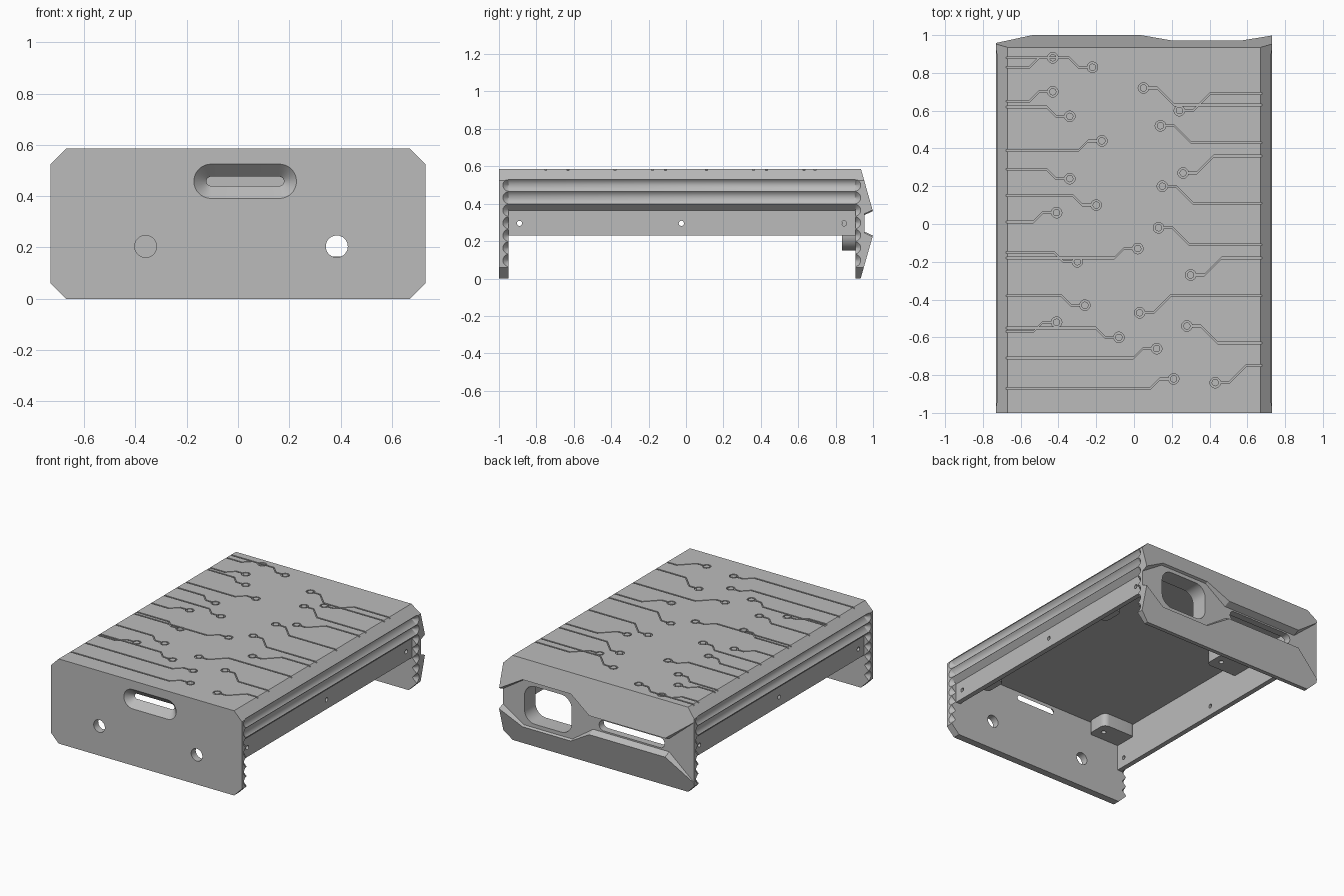
import bpy, bmesh, math
from mathutils import Vector

cube = bpy.data.objects.get("Cube")
if cube:
    bpy.data.objects.remove(cube)

grey = bpy.data.materials.new("plain grey")
grey.use_nodes = True
TONE = (0.5, 0.5, 0.5, 1)
grey.diffuse_color = TONE
grey.node_tree.nodes["Principled BSDF"].inputs["Base Color"].default_value = TONE

HALF_W, TOP, CHAMFER = 0.73, 0.585, 0.06
FRONT, FRONT_IN, BACK_IN, BACK = -1.0, -0.95, 0.905, 1.0
MID = 0.295          # height of the rear channel
PITCH = 0.067        # spacing of the side grooves


def loft(bm, rings, closed=False):
    """Bridge rings of equal length; cap the ends or close the loop."""
    rows = [[bm.verts.new(p) for p in ring] for ring in rings]
    pairs = list(zip(rows, rows[1:] + rows[:1])) if closed else list(zip(rows, rows[1:]))
    for a, b in pairs:
        for i in range(len(a)):
            j = (i + 1) % len(a)
            bm.faces.new((a[i], a[j], b[j], b[i]))
    if not closed:
        bm.faces.new(rows[0])
        bm.faces.new(rows[-1])


def at_y(outline, y):
    return [(x, y, z) for x, z in outline]


def at_z(outline, z):
    return [(x, y, z) for x, y in outline]


def finish(name, bm):
    bmesh.ops.recalc_face_normals(bm, faces=bm.faces)
    mesh = bpy.data.meshes.new(name)
    bm.to_mesh(mesh)
    bm.free()
    mesh.materials.append(grey)
    ob = bpy.data.objects.new(name, mesh)
    bpy.context.collection.objects.link(ob)
    return ob


def solid(name, *ring_sets):
    bm = bmesh.new()
    for rings in ring_sets:
        loft(bm, rings)
    return finish(name, bm)


def select_only(ob):
    bpy.ops.object.select_all(action='DESELECT')
    ob.select_set(True)
    bpy.context.view_layer.objects.active = ob


def cut(targets, cutter):
    cutter.hide_render = True
    for ob in targets:
        select_only(ob)
        mod = ob.modifiers.new("cut", 'BOOLEAN')
        mod.operation, mod.solver, mod.object = 'DIFFERENCE', 'EXACT', cutter
        mod.use_self = True
        bpy.ops.object.modifier_apply(modifier=mod.name)
    bpy.data.objects.remove(cutter)


def rounded(cx, cy, hx, hy, r, steps=8):
    """Rounded rectangle outline; r equal to hy gives a slot."""
    pts = []
    for k, (sx, sy) in enumerate([(1, 1), (-1, 1), (-1, -1), (1, -1)]):
        for i in range(steps + 1):
            t = (k + i / steps) * math.pi / 2
            pts.append((cx + sx * (hx - r) + r * math.cos(t),
                        cy + sy * (hy - r) + r * math.sin(t)))
    if hx - r < 1e-6 or hy - r < 1e-6:   # drop doubled points
        pts = [p for i, p in enumerate(pts)
               if (Vector(p) - Vector(pts[i - 1])).length > 1e-5]
    return pts


def circle(cx, cy, r, n=24):
    return [(cx + r * math.cos(2 * math.pi * i / n),
             cy + r * math.sin(2 * math.pi * i / n)) for i in range(n)]


def mirrored(half):
    return half + [(-x, z) for x, z in reversed(half)]


# End plate outline with chamfered corners
inner_w = HALF_W - CHAMFER
plate = mirrored([(inner_w, 0), (HALF_W, CHAMFER), (HALF_W, TOP - CHAMFER), (inner_w, TOP)])

# Front plate with flared handle slot and two round holes
front = solid("front_plate", [at_y(plate, FRONT), at_y(plate, FRONT_IN)])
slot_z, slot_x = 0.458, 0.028
flare = [at_y(rounded(slot_x, slot_z, 0.133 + r, r, r), y)
         for r, y in ((0.067, FRONT), (0.018, FRONT_IN))]
cap_out = [(x, y - 0.01, z) for x, y, z in flare[0]]
cap_in = [(x, y + 0.02, z) for x, y, z in flare[1]]
cut([front], solid("slot_cutter", [cap_out] + flare + [cap_in]))
cut([front], solid("hole_cutter", *[
    [at_y(circle(x, 0.204, 0.043), y) for y in (FRONT - 0.1, FRONT_IN + 0.1)]
    for x in (-0.36, 0.385)]))

# Cover: top, grooved sides and recessed skirts in one section
skirt_x, skirt_in, skirt_z, ceiling = 0.694, 0.66, 0.23, 0.5
section = mirrored([(skirt_in, ceiling), (skirt_in, skirt_z), (skirt_x, skirt_z),
                    (skirt_x, 0.364), (HALF_W, 0.398), (HALF_W, TOP - CHAMFER),
                    (inner_w, TOP)][::-1])
cover = solid("cover", [at_y(section, FRONT_IN), at_y(section, BACK_IN)])

# Screw holes through the skirts
cut([cover], solid("screw_cutter", *[
    [[(s * x, y, z) for y, z in circle(hy, MID, 0.014, 16)] for x in (0.6, 0.72)]
    for hy in (-0.89, -0.025, 0.845) for s in (-1, 1)]))

# Rear panel: wedge-shaped, sloping away above and below the middle
bm = bmesh.new()
loft(bm, [at_y(plate, BACK_IN), at_y(plate, BACK)])
for s in (1, -1):
    res = bmesh.ops.bisect_plane(
        bm, geom=bm.verts[:] + bm.edges[:] + bm.faces[:],
        plane_co=(0, BACK, MID + s * 0.063),
        plane_no=Vector((0, 0.228, s * 0.065)), clear_outer=True)
    bmesh.ops.holes_fill(bm, edges=[e for e in bm.edges if e.is_boundary])
rear = finish("rear_panel", bm)

# Channel across the rear, widening round the opening and at one end
widths = [(0.74, 0.045), (0.57, 0.155), (0.2, 0.155), (0.04, 0.045), (-0.54, 0.045), (-0.74, 0.215)]


def channel(grow):
    return ([(x, MID + h + grow) for x, h in widths]
            + [(x, MID - h - grow) for x, h in reversed(widths)])


cut([rear], solid("channel_cutter", [at_y(channel(0), 0.955), at_y(channel(0.025), 1.01)]))

# Shroud behind the large opening, then both openings
open_x = 0.385
shroud = solid("opening_shroud", [at_y(rounded(open_x, MID, 0.195, 0.145, 0.09), y)
                                  for y in (0.835, BACK_IN + 0.01)])
cut([rear, shroud], solid("opening_cutter", [
    at_y(rounded(open_x, MID, 0.18, 0.13, 0.08), y) for y in (0.8, 1.05)]))
cut([rear], solid("cable_slot_cutter", [
    at_y(rounded(-0.255, MID, 0.25, 0.035, 0.034), y) for y in (0.8, 1.05)]))

# Side grooves: V-shaped with conical ends let into the end plates
bm = bmesh.new()
for s in (-1, 1):
    for k in range(7):
        z, r = 0.499 - k * PITCH, 0.033
        verts = []
        for y in (FRONT_IN + 0.004, BACK_IN - 0.004):
            ring = circle(y, z, r, 20)
            verts += [bm.verts.new((s * HALF_W, a, b)) for a, b in ring]
            verts += [bm.verts.new((s * (HALF_W + 0.02), a, b)) for a, b in ring]
            verts.append(bm.verts.new((s * (skirt_x + 0.002), y, z)))
        res = bmesh.ops.convex_hull(bm, input=verts)
        junk = {v for v in res["geom_interior"] + res["geom_unused"]
                if isinstance(v, bmesh.types.BMVert)}
        bmesh.ops.delete(bm, geom=list(junk), context='VERTS')
cut([front, cover, rear], finish("groove_cutter", bm))

# Engraved circuit traces: (ring x, ring y) for traces from either edge
left_pads = [(-.43, .88), (-.22, .83), (-.43, .7), (-.34, .57), (-.17, .44), (-.34, .24),
             (-.41, .06), (-.2, .1), (.02, -.13), (-.26, -.43), (-.41, -.52), (-.08, -.6),
             (.12, -.66), (-.3, -.2), (.21, -.82)]
right_pads = [(.14, .52), (.24, .6), (.15, .2), (.26, .27), (.13, -.02), (.03, -.47),
              (.28, -.54), (.43, -.84), (.05, .72), (.3, -.27)]
bm = bmesh.new()
floor, roof, half = TOP - 0.008, TOP + 0.02, 0.005
for side, pads in ((-1, left_pads), (1, right_pads)):
    for i, (px, py) in enumerate(pads):
        outer, inner = circle(px, py, 0.028, 20), circle(px, py, 0.019, 20)
        loft(bm, [at_z(outer, floor), at_z(outer, roof), at_z(inner, roof),
                  at_z(inner, floor)], closed=True)
        jog = (0.05 if side < 0 else 0.09) * (1 if i % 2 else -1)
        start = px + side * 0.023
        path = [(start, py), (start + side * 0.05, py),
                (start + side * (0.05 + abs(jog)), py + jog), (side * 0.7, py + jog)]
        ribbon = [(x, y + half) for x, y in path] + [(x, y - half) for x, y in path[::-1]]
        loft(bm, [at_z(ribbon, floor), at_z(ribbon, roof)])
cut([cover], finish("trace_cutter", bm))

# Mounting lugs under the cover, each with a screw hole
lugs = []
for s, side in ((-1, "right"), (1, "left")):
    for y, place in ((-0.875, "front"), (0.3, "rear")):
        lug = solid(f"{side}_{place}_lug", [
            at_z(rounded(s * 0.55, y, 0.13, 0.08, 0.04), z) for z in (0.41, ceiling + 0.01)])
        cut([lug], solid("lug_cutter", [at_z(circle(s * 0.48, y, 0.016, 16), z)
                                        for z in (0.4, 0.48)]))
        lugs.append(lug)

# Keep hard edges crisp and rounded walls smooth
for ob in [front, cover, rear, shroud] + lugs:
    select_only(ob)
    bpy.ops.object.shade_smooth_by_angle(angle=math.radians(25))
